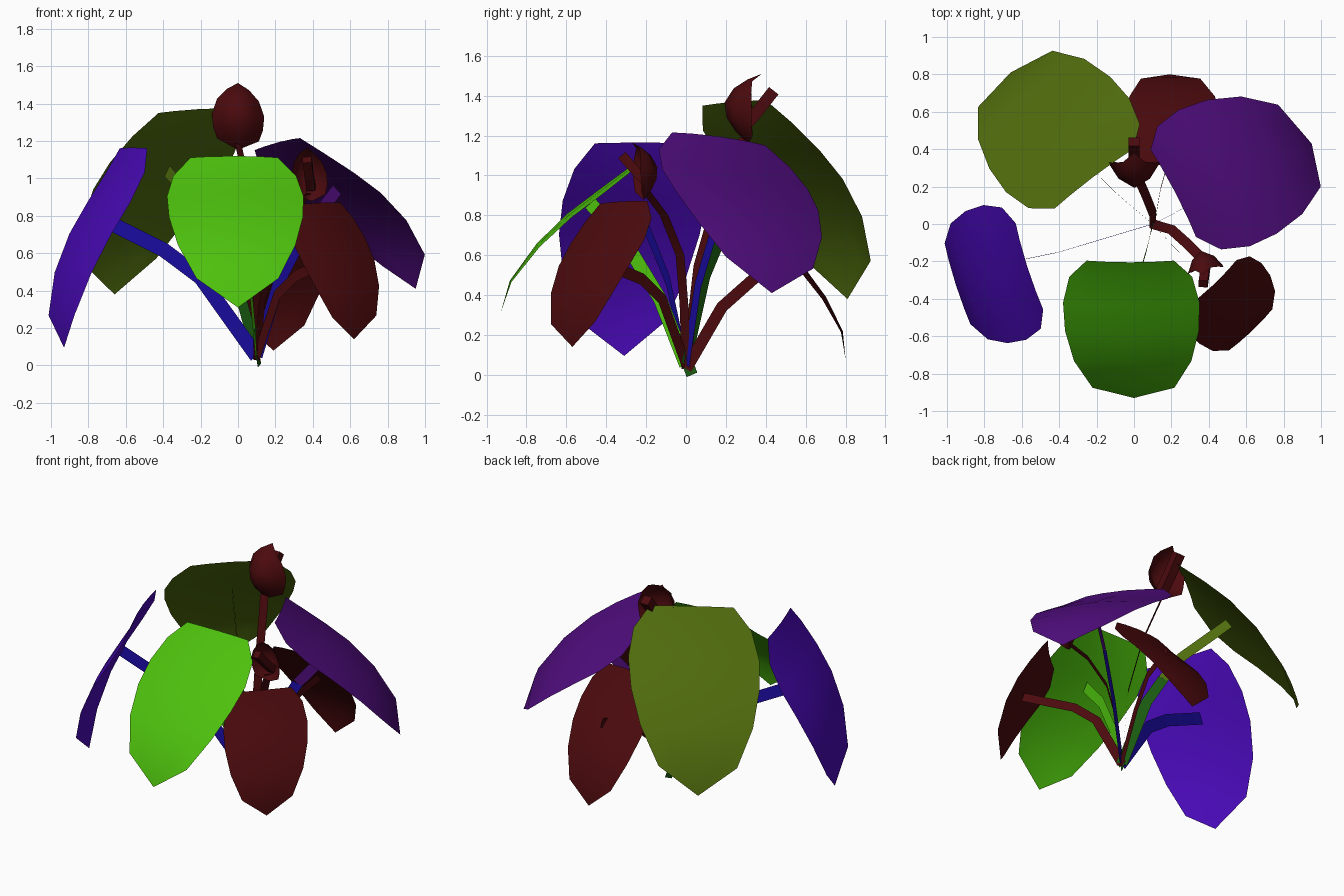
import bpy, bmesh
from mathutils import Vector as V

if "Cube" in bpy.data.objects:
    bpy.data.objects.remove(bpy.data.objects["Cube"])


def material(name, rgb):
    m = bpy.data.materials.new(name)
    m.diffuse_color = (*rgb, 1)
    m.use_nodes = True
    m.node_tree.nodes["Principled BSDF"].inputs["Base Color"].default_value = m.diffuse_color
    return m


GREEN = material("green", (.075, .53, .004))
VIOLET = material("violet", (.07, .003, .5))
PURPLE = material("purple", (.08, .004, .21))
OLIVE = material("olive", (.08, .15, .004))
RED = material("dark_red", (.07, .003, .004))
BLUE = material("blue", (.012, .004, .4))
DARK_GREEN = material("dark_green", (.01, .1, .005))

# Profiles: position along the spine, relative half width, relative height above the chord
LEAF = [(0, .64, 0), (.12, .9, .12), (.28, 1, .52), (.45, .98, .92), (.65, .86, 1.08), (.86, .6, .82), (1, 0, 0)]
HOOD = [(0, .1, 0), (.14, .8, .48), (.3, .95, .84), (.5, 1, 1), (.72, .8, .8), (.88, .42, .42), (1, 0, 0)]


def finish(name, bm, mat, smooth=True):
    bmesh.ops.remove_doubles(bm, verts=bm.verts, dist=.0005)
    bmesh.ops.recalc_face_normals(bm, faces=bm.faces)
    me = bpy.data.meshes.new(name)
    bm.to_mesh(me)
    bm.free()
    ob = bpy.data.objects.new(name, me)
    bpy.context.collection.objects.link(ob)
    me.materials.append(mat)
    for p in me.polygons:
        p.use_smooth = smooth
    return ob


def skin(bm, rows, closed=False):
    vs = [[bm.verts.new(p) for p in r] for r in rows]
    n = len(vs[0])
    for a, b in zip(vs, vs[1:]):
        for i in range(n if closed else n - 1):
            j = (i + 1) % n
            bm.faces.new((a[i], a[j], b[j], b[i]))
    return vs


def blade(name, mat, base, tip, half, height, curl=.03, out=None, profile=LEAF):
    """Sheet from base to tip, arched away from the plant and curled across its width."""
    base, tip, half = V(base), V(tip), V(half)
    n = half.cross(tip - base).normalized()
    if n.dot(V(out) if out else (base + tip) / 2 - V((.1, 0, .2))) < 0:
        n = -n
    rows = []
    for t, w, h in profile:
        p = base.lerp(tip, t) + n * height * h
        rows.append([p + half * (s * w) - n * curl * (s * w) ** 2
                     for s in (-1, -.6, 0, .6, 1)])
    bm = bmesh.new()
    skin(bm, rows)
    return finish(name, bm, mat)


def tangent(pts, i):
    return (pts[min(i + 1, len(pts) - 1)] - pts[max(i - 1, 0)]).normalized()


def ribbon(name, mat, pts, width=.07, across=None):
    """Flat stalk, standing in a vertical plane unless a width direction is given."""
    pts = [V(p) for p in pts]
    side = (pts[-1] - pts[0]).cross(V((0, 0, 1))).normalized()
    rows = []
    for i, p in enumerate(pts):
        off = V(across) if across else side.cross(tangent(pts, i))
        off = off.normalized() * width / 2
        rows.append([p - off, p + off])
    bm = bmesh.new()
    skin(bm, rows)
    return finish(name, bm, mat)


def rod(name, mat, pts, r):
    """Four-sided spike."""
    pts = [V(p) for p in pts]
    rows = []
    for i, p in enumerate(pts):
        t = tangent(pts, i)
        a = t.cross(V((1, 0, 0))).normalized() * r
        b = t.cross(a).normalized() * r
        rows.append([p + a + b, p - a + b, p - a - b, p + a - b])
    bm = bmesh.new()
    vs = skin(bm, rows, True)
    bm.faces.new(vs[0])
    bm.faces.new(vs[-1])
    return finish(name, bm, mat, False)


# Leaf blades
blade("front_leaf", GREEN, (-.02, -.205, 1.12), (0, -.93, .31), (.365, 0, 0), .09)
blade("left_leaf", VIOLET, (-.57, -.23, 1.165), (-.93, -.31, .095), (-.115, .36, 0), .1)
blade("right_leaf", PURPLE, (.22, .17, 1.195), (.95, .43, .41), (-.19, .365, -.05), .093, .04)
blade("back_left_leaf", OLIVE, (-.22, .25, 1.37), (-.66, .81, .38), (.33, .25, .02), .1)
blade("front_right_leaf", RED, (.43, -.32, .87), (.62, -.57, .14), (.195, .185, .01), .07)
blade("back_right_leaf", RED, (.23, .32, .84), (.19, .8, .08), (.265, 0, 0), .077)

# Leaf stalks, all rising from one root point
root = (.1, 0, .05)
ribbon("front_stalk", GREEN, [root, (.07, -.13, .38), (.02, -.3, .66), (0, -.48, .86)])
ribbon("left_stalk", BLUE, [root, (-.2, -.09, .47), (-.4, -.15, .62), (-.74, -.22, .79)], .08)
ribbon("right_stalk_lower", BLUE, [root, (.22, .06, .45), (.36, .14, .72)])
ribbon("right_stalk_upper", PURPLE, [(.36, .14, .72), (.53, .24, .94)])
ribbon("back_left_stalk_lower", DARK_GREEN, [root, (-.02, .1, .5), (-.1, .17, .67)])
ribbon("back_left_stalk_upper", OLIVE, [(-.1, .17, .67), (-.18, .25, .82), (-.38, .48, 1.04)])
ribbon("front_right_stalk", RED, [root, (.21, -.12, .38), (.31, -.22, .48), (.53, -.46, .58)], .06)
ribbon("back_right_stalk", RED, [(.11, 0, .03), (.14, .18, .34), (.19, .36, .5), (.23, .6, .57)], .06)

# Root tuft reaching the ground
ribbon("root", DARK_GREEN, [(.115, .03, 0), (.1, 0, .08), (.09, -.05, .2)], .06)

# Tall flower: hood, spike and stem
blade("tall_hood", RED, (0, .31, 1.16), (0, .38, 1.51), (.14, 0, -.01), .155, .14, (0, -1, 0), HOOD)
rod("tall_spike", RED, [(0, .27, 1.22), (0, .35, 1.31), (0, .44, 1.425)], .03)
ribbon("tall_stem", RED, [(.1, 0, .03), (.1, .06, .55), (.06, .16, .9), (.02, .25, 1.1), (0, .29, 1.19)],
       .055, (.6, .77, 0))

# Short flower: hood, spike and stem
blade("short_hood", RED, (.39, -.21, .88), (.37, -.27, 1.165), (.095, .02, 0), .1, .11, (0, 1, 0), HOOD)
rod("short_spike", RED, [(.39, -.18, .95), (.38, -.25, 1.02), (.37, -.32, 1.1)], .024)
ribbon("short_stem", RED, [(.1, 0, .03), (.13, -.01, .35), (.2, -.03, .6), (.29, -.11, .8), (.38, -.2, .92)],
       .055, (.6, .77, 0))
